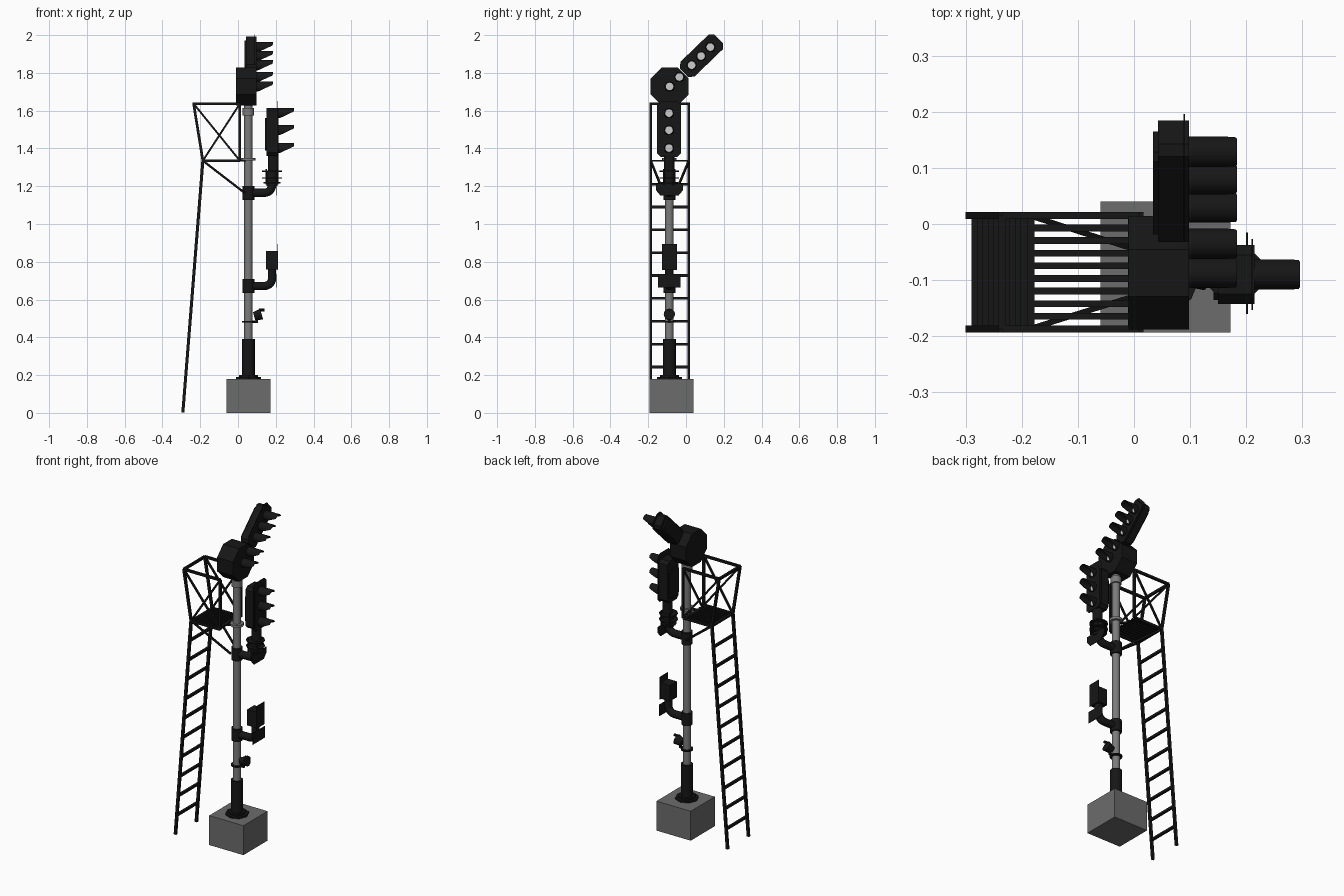
import bpy, bmesh, math
from mathutils import Vector

if "Cube" in bpy.data.objects:
    bpy.data.objects.remove(bpy.data.objects["Cube"])

PX, PY = 0.055, -0.088          # pole axis


def mat(name, v):
    m = bpy.data.materials.new(name)
    m.diffuse_color = (v, v, v, 1)
    m.use_nodes = True
    m.node_tree.nodes["Principled BSDF"].inputs["Base Color"].default_value = m.diffuse_color
    return m


BLACK, STEEL, STONE, LENS = mat("black", 0.008), mat("steel", 0.2), mat("concrete", 0.15), mat("lens", 0.6)


def finish(bm, name, m, smooth=False):
    bmesh.ops.recalc_face_normals(bm, faces=bm.faces)
    me = bpy.data.meshes.new(name)
    bm.to_mesh(me)
    bm.free()
    ob = bpy.data.objects.new(name, me)
    bpy.context.collection.objects.link(ob)
    me.materials.append(m)
    if smooth:
        bpy.context.view_layer.objects.active = ob
        ob.select_set(True)
        bpy.ops.object.shade_smooth_by_angle(angle=math.radians(40))
        ob.select_set(False)
    return ob


def rod(name, a, b, r, m=BLACK, n=16, r2=None):
    """Cylinder or cone from a to b."""
    a, b = Vector(a), Vector(b)
    bm = bmesh.new()
    bmesh.ops.create_cone(bm, cap_ends=True, segments=n, radius1=r, radius2=r if r2 is None else r2, depth=(b - a).length)
    q = Vector((0, 0, 1)).rotation_difference(b - a)
    for v in bm.verts:
        v.co = q @ v.co + (a + b) / 2
    return finish(bm, name, m, n > 8)


def bars(name, segs, w, h=None):
    """Several straight square-section bars joined in one object."""
    h = h or w
    bm = bmesh.new()
    for a, b in segs:
        a, b = Vector(a), Vector(b)
        q = (b - a).to_track_quat('X', 'Z')
        for v in bmesh.ops.create_cube(bm, size=1)["verts"]:
            v.co = q @ Vector((v.co.x * (b - a).length, v.co.y * w, v.co.z * h)) + (a + b) / 2
    return finish(bm, name, BLACK)


def box(name, x, y, z, m=BLACK):
    return prism(name, [(y[0], z[0]), (y[1], z[0]), (y[1], z[1]), (y[0], z[1])], x[0], x[1], m)


def prism(name, pts, x0, x1, m=BLACK):
    """Extrude a y-z outline along x."""
    bm = bmesh.new()
    f = bm.faces.new([bm.verts.new((x0, y, z)) for y, z in pts])
    ext = bmesh.ops.extrude_face_region(bm, geom=[f])["geom"]
    for v in ext:
        if isinstance(v, bmesh.types.BMVert):
            v.co.x = x1
    return finish(bm, name, m)


def plate(c, u0, u1, hw, ch, ang):
    """Chamfered strip outline from u0 to u1 along an angle in the y-z plane."""
    ca, sa = math.cos(ang), math.sin(ang)
    raw = [(u0 + ch, -hw), (u1 - ch, -hw), (u1, -hw + ch), (u1, hw - ch),
           (u1 - ch, hw), (u0 + ch, hw), (u0, hw - ch), (u0, -hw + ch)]
    return [(c[0] + u * ca - v * sa, c[1] + u * sa + v * ca) for u, v in raw]


def lamp(name, x, y, z, r=0.027, length=0.083):
    """Lens disc with a visor cut away below."""
    rod(name + "_lens", (x - 0.01, y, z), (x + 0.006, y, z), 0.02, LENS)
    bm, n = bmesh.new(), 20
    rings = []
    for i in range(n):
        t = 2 * math.pi * i / n
        reach = 0.008 + (length - 0.008) * min(1, (math.sin(t) + 1) / 1.35)
        rings.append([bm.verts.new((x + d, y + k * math.cos(t), z + k * math.sin(t)))
                      for d, k in ((-0.005, r), (reach, r), (reach, r - 0.003), (-0.005, r - 0.003))])
    for i in range(n):
        p, q = rings[i], rings[(i + 1) % n]
        for j in range(4):
            k = (j + 1) % 4
            bm.faces.new((p[j], p[k], q[k], q[j]))
    finish(bm, name + "_visor", BLACK, True)


# Foundation and pole
box("foundation", (-0.06, 0.172), (-0.193, 0.04), (0, 0.18), STONE)
rod("pole", (PX, PY, 0.18), (PX, PY, 1.63), 0.022, STEEL)
rod("pole_flange", (PX, PY, 0.18), (PX, PY, 0.19), 0.066, n=8)
rod("pole_flange_collar", (PX, PY, 0.19), (PX, PY, 0.2), 0.05, n=8)
rod("pole_sleeve", (PX, PY, 0.19), (PX, PY, 0.392), 0.034)
rod("pole_top_collar", (PX, PY, 1.575), (PX, PY, 1.615), 0.03, STEEL)
rod("platform_clamp", (PX, PY, 1.335), (PX, PY, 1.35), 0.038, STEEL)

# Small hooded marker lamp on the pole
rod("marker_clamp", (PX, PY, 0.478), (PX, PY, 0.486), 0.035)
bars("marker_bracket", [((PX + 0.02, PY, 0.482), (0.105, PY, 0.482)), ((0.098, PY, 0.482), (0.103, PY, 0.52))], 0.012)
rod("marker_lamp", (0.085, PY, 0.512), (0.125, PY, 0.523), 0.022, r2=0.03)
rod("marker_hood", (0.11, PY, 0.545), (0.14, PY, 0.545), 0.008, n=8)


# Elbow brackets
def elbow(name, z, top):
    rod(name + "_clamp", (PX, PY, z - 0.037), (PX, PY, z + 0.037), 0.032)
    cu = bpy.data.curves.new(name, 'CURVE')
    cu.dimensions = '3D'
    cu.bevel_depth, cu.bevel_resolution, cu.use_fill_caps = 0.023, 3, True
    pts = [(PX, z), (0.14, z)]
    for i in range(1, 7):
        a = math.pi / 12 * i
        pts.append((0.14 + 0.04 * math.sin(a), z + 0.04 - 0.04 * math.cos(a)))
    pts.append((0.18, top))
    sp = cu.splines.new('POLY')
    sp.points.add(len(pts) - 1)
    for p, (x, zz) in zip(sp.points, pts):
        p.co = (x, PY, zz, 1)
    ob = bpy.data.objects.new(name, cu)
    bpy.context.collection.objects.link(ob)
    cu.materials.append(BLACK)


elbow("lower_elbow", 0.672, 0.765)
elbow("upper_elbow", 1.165, 1.23)
box("lower_elbow_plate", (0.2, 0.203), (-0.147, -0.03), (0.665, 0.735))
prism("upper_elbow_plate", [(-0.135, 1.15), (-0.04, 1.15), (-0.015, 1.18), (-0.015, 1.215),
                            (-0.16, 1.215), (-0.16, 1.18)], 0.2, 0.203)

# Lower indicator box and its thin face plate
box("indicator_box", (0.147, 0.212), (-0.122, -0.054), (0.76, 0.857))
box("indicator_plate", (0.21, 0.213), (-0.127, -0.048), (0.757, 0.894))

# Mount under the vertical head
for i, z in enumerate((1.215, 1.24, 1.275)):
    rod(f"mount_disc_{i}", (0.18, PY, z), (0.18, PY, z + 0.007), 0.052 if i else 0.045, n=12)
rod("mount_stub", (0.187, PY, 1.28), (0.187, PY, 1.37), 0.028)
rod("mount_core", (0.18, PY, 1.2), (0.18, PY, 1.28), 0.03)
for i in range(4):
    a = math.pi / 4 + math.pi / 2 * i
    x, y = 0.18 + 0.042 * math.cos(a), PY + 0.042 * math.sin(a)
    rod(f"mount_bolt_{i}", (x, y, 1.21), (x, y, 1.29), 0.004, n=6)

# Vertical three-lamp head
UP = math.pi / 2
hc = (-0.09, 1.5)
prism("vertical_head_body", plate(hc, -0.14, 0.115, 0.053, 0.018, UP), 0.15, 0.215)
prism("vertical_head_back", plate(hc, -0.11, 0.06, 0.045, 0.012, UP), 0.142, 0.151)
prism("vertical_head_plate", plate(hc, -0.145, 0.15, 0.063, 0.02, UP), 0.209, 0.212)
for i, z in enumerate((1.587, 1.497, 1.402)):
    lamp(f"vertical_lamp_{i}", 0.213, -0.09, z)

# Octagonal head with slanted three-lamp arm
oc = (-0.087, 1.728)
D = math.radians(44)
R = 0.101 / math.cos(math.pi / 8)
prism("octagon_head", [(oc[0] + R * math.cos(math.pi / 8 + math.pi / 4 * i),
                        oc[1] + R * math.sin(math.pi / 8 + math.pi / 4 * i)) for i in range(8)], -0.01, 0.098)
prism("arm_body", plate(oc, 0.105, 0.348, 0.046, 0.016, D), 0.043, 0.098)
prism("arm_back", plate(oc, 0.12, 0.325, 0.038, 0.012, D), 0.034, 0.044)
prism("arm_plate", plate(oc, 0.11, 0.362, 0.054, 0.022, D), 0.088, 0.091)
for i, u in enumerate((0, 0.072, 0.162, 0.232, 0.3)):
    lamp(f"arm_lamp_{i}", 0.098, oc[0] + u * math.cos(D), oc[1] + u * math.sin(D), length=0.086)

# Ladder, platform frame and railing, mirrored on both sides
YL, YR = -0.187, 0.015
side, rail, brace = [], [], []
for y, yi in ((YL, -0.118), (YR, -0.056)):
    side.append(((-0.292, y, 0.002), (-0.186, y, 1.335)))
    a, b, c, d = (-0.186, y, 1.335), (-0.235, y, 1.637), (0.01, y, 1.637), (0.01, y, 1.335)
    rail += [(a, b), (b, c), (c, d), (a, d)]
    brace += [(a, c), (b, d), (a, (0.035, yi, 1.165))]
rail.append(((-0.235, YL, 1.637), (-0.235, YR, 1.637)))
bars("ladder_stringers", side, 0.013, 0.016)
bars("platform_railing", rail, 0.013, 0.014)
bars("cross_braces", brace, 0.01)
rungs = []
for i in range(10):
    z = 0.122 + 0.121 * i
    x = -0.292 + 0.106 * z / 1.335
    rungs.append(((x, YL, z), (x, YR, z)))
bars("ladder_rungs", rungs, 0.014)
bars("platform_slats", [((-0.186, YL + 0.0225 * i, 1.335), (0.01, YL + 0.0225 * i, 1.335)) for i in range(1, 9)], 0.012, 0.008)
bars("platform_cross_bars", [((x, YL, 1.335), (x, YR, 1.335)) for x in (-0.184, -0.004)]
     + [((0, y, 1.335), (PX, PY, 1.335)) for y in (-0.12, -0.056)], 0.014, 0.01)
